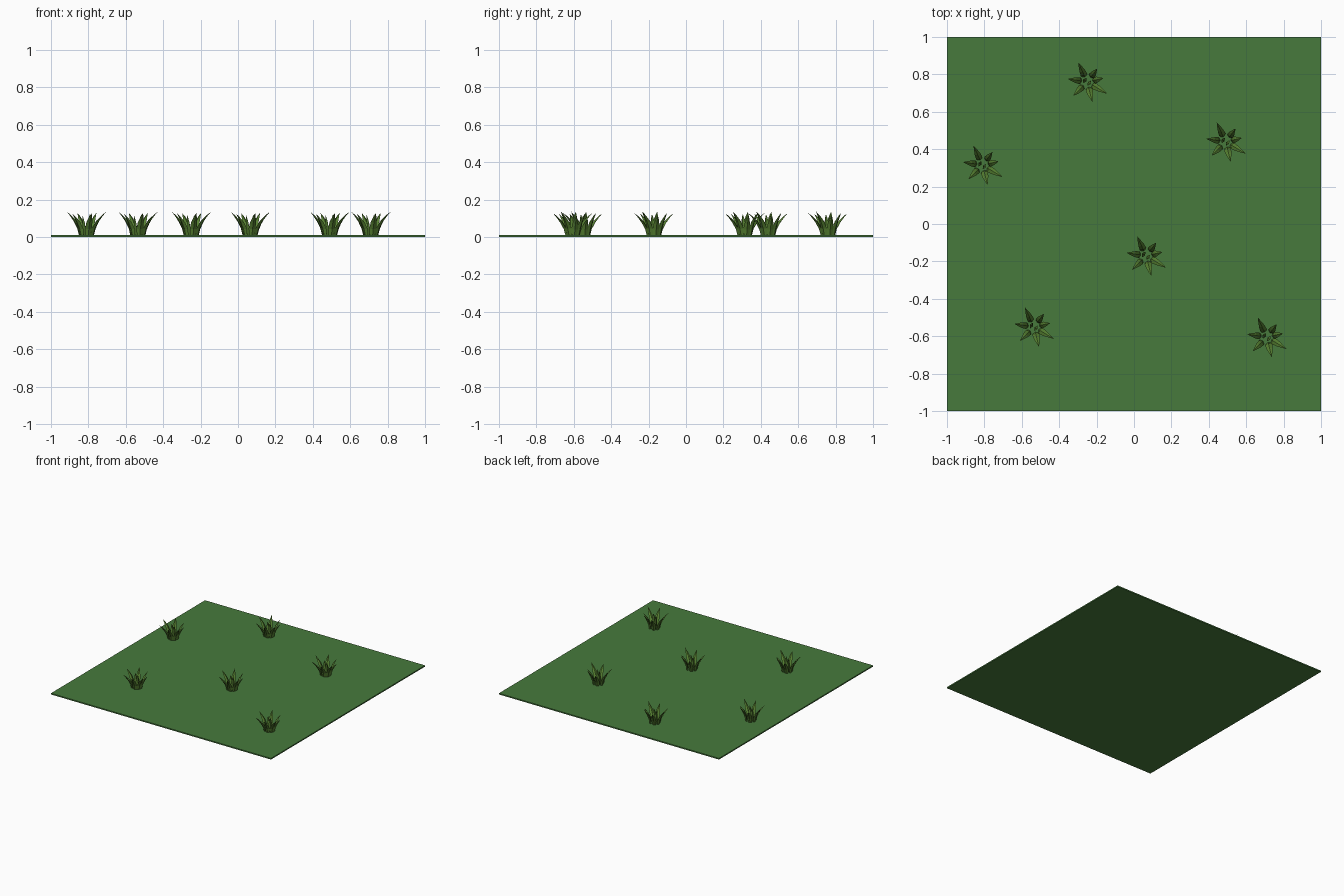
import bpy, bmesh, math
from mathutils import Vector

cube = bpy.data.objects.get("Cube")
if cube:
    bpy.data.objects.remove(cube, do_unlink=True)


def material(name, colour):
    m = bpy.data.materials.new(name)
    m.use_nodes = True
    m.diffuse_color = (*colour, 1)
    m.node_tree.nodes["Principled BSDF"].inputs["Base Color"].default_value = (*colour, 1)
    return m


lawn_green = material("lawn green", (0.063, 0.195, 0.045))
blade_green = material("blade green", (0.09, 0.21, 0.03))
GROUND = 0.01

# Thin square of lawn
bpy.ops.mesh.primitive_cube_add(size=1, location=(0, 0, GROUND / 2))
lawn = bpy.context.object
lawn.name = "lawn"
lawn.scale = (2, 2, GROUND)
lawn.data.materials.append(lawn_green)


def add_blade(bm, tip_x, tip_y, height, width):
    """Folded blade, diamond in section, that curves outward to a point."""
    reach = Vector((tip_x, tip_y, 0))
    out = reach.normalized()
    side = Vector((-out.y, out.x, 0))
    root = min(0.035, reach.length * 0.5)
    rings = []
    for t, w in ((0, 0.75), (0.3, 1), (0.6, 0.85), (0.85, 0.4)):
        centre = out * (root + (reach.length - root) * t ** 1.9)
        centre.z = height * t
        # Blade normal leans over as the blade curves
        slope = (reach.length - root) * 1.9 * t ** 0.9 / height
        normal = Vector((out.x, out.y, -slope)).normalized()
        half, thick = side * width * w / 2, normal * 0.008 * w
        rings.append([bm.verts.new(centre + o) for o in (half, thick, -half, -thick)])
    tip = bm.verts.new((tip_x, tip_y, height))
    for low, high in zip(rings, rings[1:]):
        for i in range(4):
            j = (i + 1) % 4
            bm.faces.new((low[i], low[j], high[j], high[i]))
    for i in range(4):
        bm.faces.new((rings[-1][i], rings[-1][(i + 1) % 4], tip))
    bm.faces.new(rings[0][::-1])


# One tuft: blade tip x, tip y, height, width
blades = (
    (-0.048, 0.104, 0.118, 0.036), (0.053, 0.070, 0.120, 0.036),
    (-0.104, 0.016, 0.125, 0.036), (0.107, -0.064, 0.126, 0.036),
    (0.027, -0.107, 0.118, 0.038), (-0.075, -0.075, 0.115, 0.036),
    (0.086, 0.020, 0.105, 0.036), (-0.022, 0.012, 0.108, 0.032),
    (0.018, -0.012, 0.112, 0.032),
)
bm = bmesh.new()
for blade in blades:
    add_blade(bm, *blade)
bmesh.ops.recalc_face_normals(bm, faces=bm.faces)
tuft_mesh = bpy.data.meshes.new("grass_tuft")
bm.to_mesh(tuft_mesh)
bm.free()
tuft_mesh.materials.append(blade_green)

# The same tuft scattered over the lawn
spots = ((-0.25, 0.76), (-0.81, 0.315), (0.49, 0.44),
         (0.065, -0.17), (-0.535, -0.55), (0.71, -0.605))
for number, (x, y) in enumerate(spots, 1):
    tuft = bpy.data.objects.new(f"grass_tuft_{number}", tuft_mesh)
    tuft.location = (x, y, GROUND)
    bpy.context.collection.objects.link(tuft)
